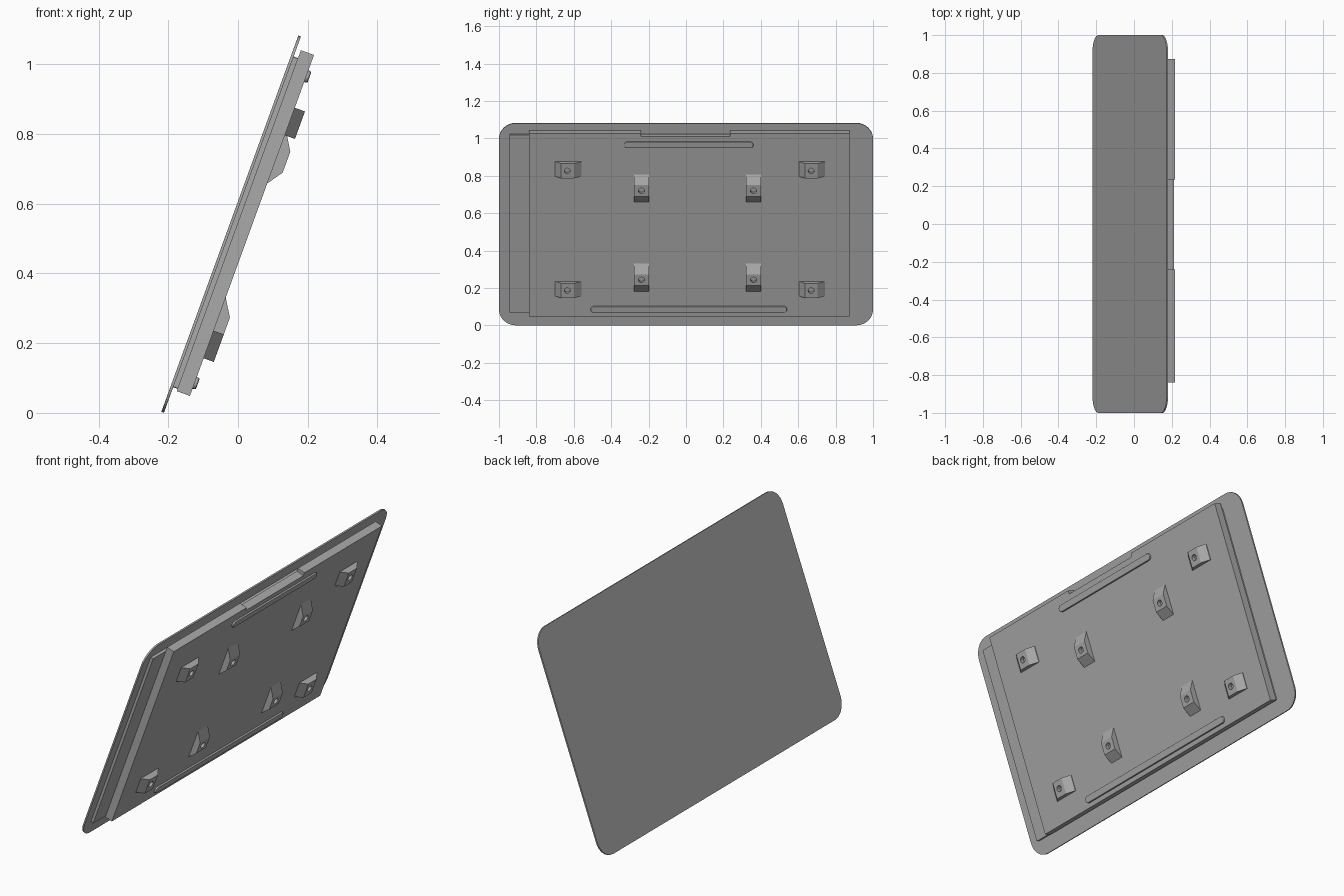
import bpy, bmesh, math
from mathutils import Matrix, Vector

if "Cube" in bpy.data.objects:
    bpy.data.objects.remove(bpy.data.objects["Cube"], do_unlink=True)

# Panel frame: local x runs along the width, y up the slope, z out of the back
TILT = math.radians(20)
s, c = math.sin(TILT), math.cos(TILT)
FRAME = Matrix(((0, s, c, -0.22), (1, 0, 0, 0), (0, c, -s, 0.003), (0, 0, 0, 1)))

grey = bpy.data.materials.new("plain grey")
grey.use_nodes = True
COLOUR = (0.4, 0.4, 0.4, 1)
grey.diffuse_color = COLOUR
grey.node_tree.nodes["Principled BSDF"].inputs["Base Color"].default_value = COLOUR


def prism(name, outline, depth, place=None, bevel=0):
    """Extrude a 2D outline along its z, place it, then tilt with the panel."""
    bm = bmesh.new()
    base = bm.faces.new([bm.verts.new((x, y, 0)) for x, y in outline])
    top = bmesh.ops.extrude_face_region(bm, geom=[base])["geom"]
    bmesh.ops.translate(bm, vec=(0, 0, depth),
                        verts=[g for g in top if isinstance(g, bmesh.types.BMVert)])
    if bevel:
        rim = [e for e in bm.edges if all(v.co.z > depth / 2 for v in e.verts)]
        bmesh.ops.bevel(bm, geom=rim, offset=bevel, segments=2, profile=0.5, affect='EDGES')
    bmesh.ops.recalc_face_normals(bm, faces=bm.faces)
    bm.transform(FRAME @ (place or Matrix()))
    mesh = bpy.data.meshes.new(name)
    bm.to_mesh(mesh)
    bm.free()
    mesh.materials.append(grey)
    obj = bpy.data.objects.new(name, mesh)
    bpy.context.collection.objects.link(obj)
    return obj


def rounded(x0, x1, y0, y1, r, steps=8):
    """Rectangle outline with rounded corners."""
    pts = []
    for i, (x, y) in enumerate([(x1 - r, y1 - r), (x0 + r, y1 - r),
                                (x0 + r, y0 + r), (x1 - r, y0 + r)]):
        for k in range(steps + 1):
            a = math.pi / 2 * (i + k / steps)
            pts.append((x + r * math.cos(a), y + r * math.sin(a)))
    return pts


def lift(n):
    return Matrix.Translation((0, 0, n))


def drill(obj, x, y):
    """Cut a round blind hole into the flat top of a mount."""
    r = 0.016
    cutter = prism("hole_cutter", rounded(x - r, x + r, y - r, y + r, r * 0.999, 4),
                   0.05, lift(0.07))
    cutter.hide_render = True
    mod = obj.modifiers.new("hole", 'BOOLEAN')
    mod.object = cutter
    mod.solver = 'EXACT'
    bpy.context.view_layer.objects.active = obj
    bpy.ops.object.modifier_apply(modifier=mod.name)
    bpy.data.objects.remove(cutter, do_unlink=True)


# Front sheet, middle layer and notched rear housing
prism("front_sheet", rounded(-1, 1, 0, 1.149, 0.09), 0.008)
prism("middle_layer", rounded(-0.945, 0.865, 0.078, 1.088, 0.002, 1), 0.0145, lift(0.0075))
L, R, B, T, NOTCH = -0.84, 0.873, 0.071, 1.112, 0.018
prism("rear_housing", [(L, B), (R, B), (R, T), (0.235, T), (0.235, T - NOTCH),
                       (-0.24, T - NOTCH), (-0.24, T), (L, T)], 0.04, lift(0.0215))

# Rounded ribs near the top and bottom edges
for name, x0, x1, y in (("upper_rib", -0.33, 0.36, 1.047), ("lower_rib", -0.51, 0.54, 0.111)):
    rib = prism(name, rounded(x0, x1, y - 0.018, y + 0.018, 0.0175), 0.011, lift(0.06), 0.005)

# Inner mounts: wedge profile running up the slope
SLOPE = Matrix(((0, 0, 1, 0), (1, 0, 0, 0), (0, 1, 0, 0), (0, 0, 0, 1)))
for row, y in (("upper", 0.796), ("lower", 0.289)):
    for side, x in (("right", -0.238), ("left", 0.361)):
        wedge = [(-0.078, 0.06), (0.085, 0.06), (0.032, 0.0925), (-0.032, 0.0925)]
        mount = prism(f"{row}_inner_mount_{side}", wedge, 0.08,
                      Matrix.Translation((x - 0.04, y, 0)) @ SLOPE)
        drill(mount, x, y)

# Outer mounts: wedge profile running across the width
ACROSS = Matrix(((1, 0, 0, 0), (0, 0, 1, 0), (0, 1, 0, 0), (0, 0, 0, 1)))
for row, y in (("upper", 0.909), ("lower", 0.228)):
    for side, x in (("right", -0.635), ("left", 0.669)):
        wedge = [(-0.067, 0.06), (0.075, 0.06), (0.075, 0.065), (0.035, 0.0925), (-0.032, 0.0925)]
        mount = prism(f"{row}_outer_mount_{side}", wedge, 0.084,
                      Matrix.Translation((x, y - 0.042, 0)) @ ACROSS)
        drill(mount, x, y)
